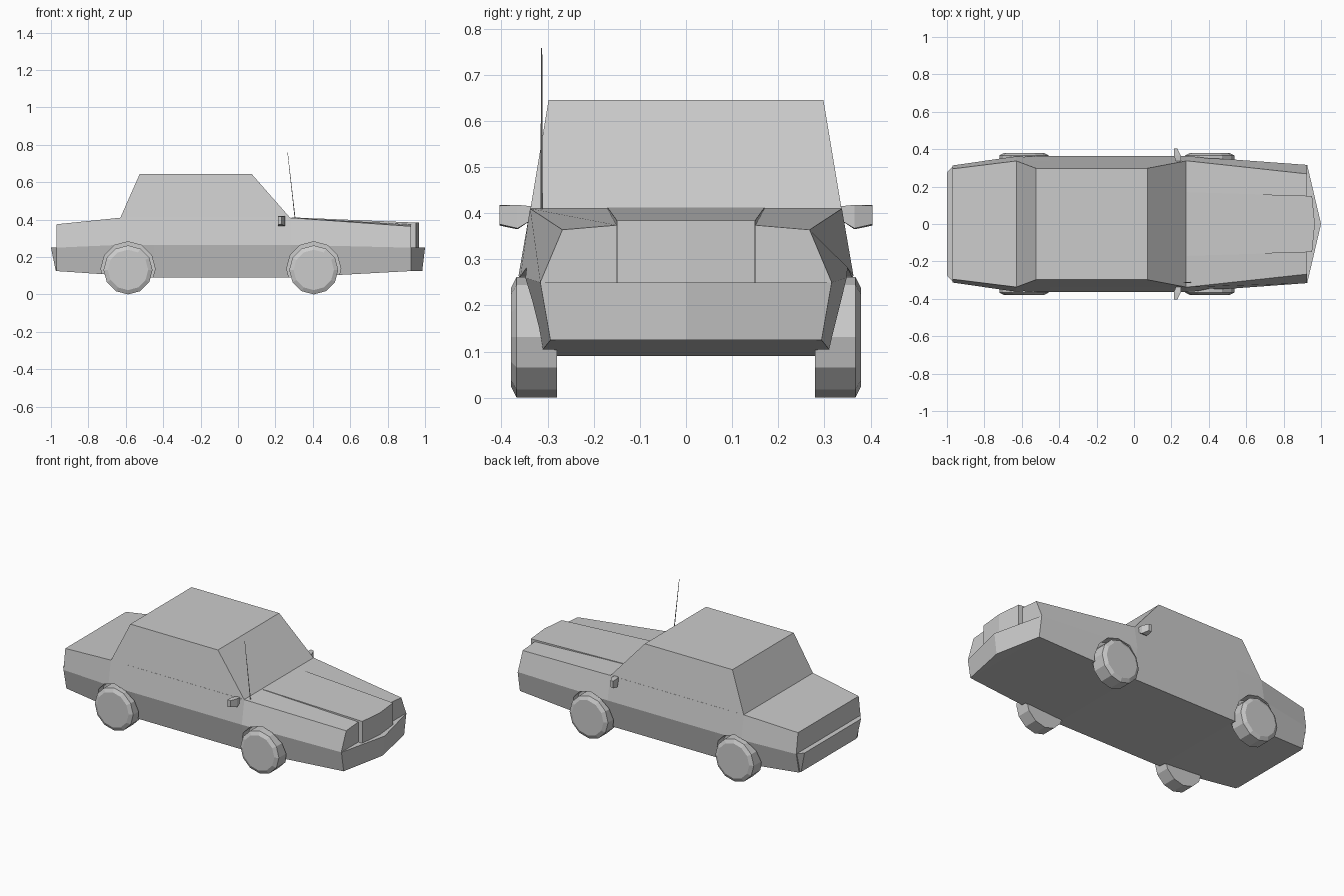
import bpy, bmesh, math
from mathutils import Matrix

if "Cube" in bpy.data.objects:
    bpy.data.objects.remove(bpy.data.objects["Cube"])


def finish(bm, name):
    bmesh.ops.recalc_face_normals(bm, faces=bm.faces)
    me = bpy.data.meshes.new(name)
    bm.to_mesh(me)
    bm.free()
    ob = bpy.data.objects.new(name, me)
    bpy.context.collection.objects.link(ob)
    return ob


def loft(name, rings):
    """Skin a row of equal-length closed rings and cap both ends."""
    bm = bmesh.new()
    rows = [[bm.verts.new(p) for p in r] for r in rings]
    n = len(rows[0])
    for a, b in zip(rows, rows[1:]):
        for i in range(n):
            j = (i + 1) % n
            bm.faces.new((a[i], a[j], b[j], b[i]))
    bm.faces.new(rows[0])
    bm.faces.new(rows[-1])
    return finish(bm, name)


def circle(x, y, z, r, n=12):
    return [(x + r * math.sin(2 * math.pi * i / n), y,
             z + r * math.cos(2 * math.pi * i / n)) for i in range(n)]


def section(x, half):
    """Full cross-section at x from its half outline of (y, z), top to bottom."""
    return [(x, y, z) for y, z in half] + [(x, -y, z) for y, z in reversed(half)]


def rect(x0, x1, y, z):
    return [(x0, -y, z), (x1, -y, z), (x1, y, z), (x0, y, z)]


# Lower body: half outlines run hood edge, belt, widest line, sill
body = loft("lower_body", [
    section(-0.97, [(0.15, 0.375), (0.295, 0.375), (0.313, 0.25), (0.285, 0.125)]),
    section(-0.63, [(0.16, 0.41), (0.337, 0.41), (0.362, 0.265), (0.318, 0.102)]),
    section(-0.45, [(0.16, 0.41), (0.338, 0.41), (0.363, 0.265), (0.322, 0.09)]),
    section(0.28, [(0.17, 0.41), (0.338, 0.41), (0.363, 0.265), (0.322, 0.09)]),
    section(0.925, [(0.15, 0.374), (0.268, 0.364), (0.316, 0.25), (0.294, 0.125)]),
])

# Wheel arches cut from the body
AXLES, WHEEL_Z = (-0.588, 0.405), 0.131
bm = bmesh.new()
for x in AXLES:
    for s in (-1, 1):
        rows = [[bm.verts.new(p) for p in circle(x, s * y, 0.137, 0.145)]
                for y in (0.285, 0.45)]
        for i in range(12):
            j = (i + 1) % 12
            bm.faces.new((rows[0][i], rows[0][j], rows[1][j], rows[1][i]))
        bm.faces.new(rows[0])
        bm.faces.new(rows[1])
cutter = finish(bm, "arch_cutter")
cutter.hide_render = True
cutter.hide_viewport = True
cutter.display_type = 'WIRE'
mod = body.modifiers.new("arches", 'BOOLEAN')
mod.operation = 'DIFFERENCE'
mod.solver = 'EXACT'
mod.object = cutter

# Cabin
loft("cabin", [rect(-0.63, 0.28, 0.3375, 0.408), rect(-0.525, 0.072, 0.298, 0.645)])

# Raised hood panel running forward into the grille block
def hood_ring(z_back, z_front):
    return [(0.285, -0.17, z_back), (0.952, -0.15, z_front), (0.967, 0, z_front),
            (0.952, 0.15, z_front), (0.285, 0.17, z_back)]
loft("hood_and_grille", [hood_ring(0.38, 0.245), hood_ring(0.412, 0.384)])

# Bumpers
def bumper_ring(y, tip, z):
    return [(0.92, -y, z), (0.926, -y, z), (tip, 0, z), (0.926, y, z), (0.92, y, z)]
loft("front_bumper", [bumper_ring(0.294, 0.985, 0.125), bumper_ring(0.316, 1.0, 0.25)])
loft("rear_bumper", [
    [(-0.965, -0.285, 0.125), (-0.974, -0.27, 0.125), (-0.974, 0.27, 0.125), (-0.965, 0.285, 0.125)],
    [(-0.965, -0.313, 0.25), (-1.0, -0.275, 0.25), (-1.0, 0.275, 0.25), (-0.965, 0.313, 0.25)],
])

# Wheels and door mirrors on both sides
for s, side in ((-1, "right"), (1, "left")):
    for x, end in zip(AXLES, ("rear", "front")):
        loft(f"{end}_{side}_wheel", [
            circle(x, s * 0.28, WHEEL_Z, 0.131),
            circle(x, s * 0.367, WHEEL_Z, 0.131),
            circle(x, s * 0.379, WHEEL_Z, 0.108)])
    loft(f"{side}_mirror", [
        [(x, s * y, z) for x, z in pts] for y, pts in (
            (0.335, ((0.225, 0.385), (0.25, 0.385), (0.25, 0.415), (0.225, 0.415))),
            (0.365, ((0.213, 0.365), (0.25, 0.367), (0.25, 0.418), (0.213, 0.418))),
            (0.404, ((0.213, 0.373), (0.232, 0.376), (0.232, 0.416), (0.213, 0.418))))])

# Antenna
loft("antenna", [
    [(x + r * math.cos(a), -0.313 + r * math.sin(a), z) for a in (0, 2.1, 4.2)]
    for x, z, r in ((0.305, 0.40, 0.003), (0.265, 0.758, 0.0015))])
